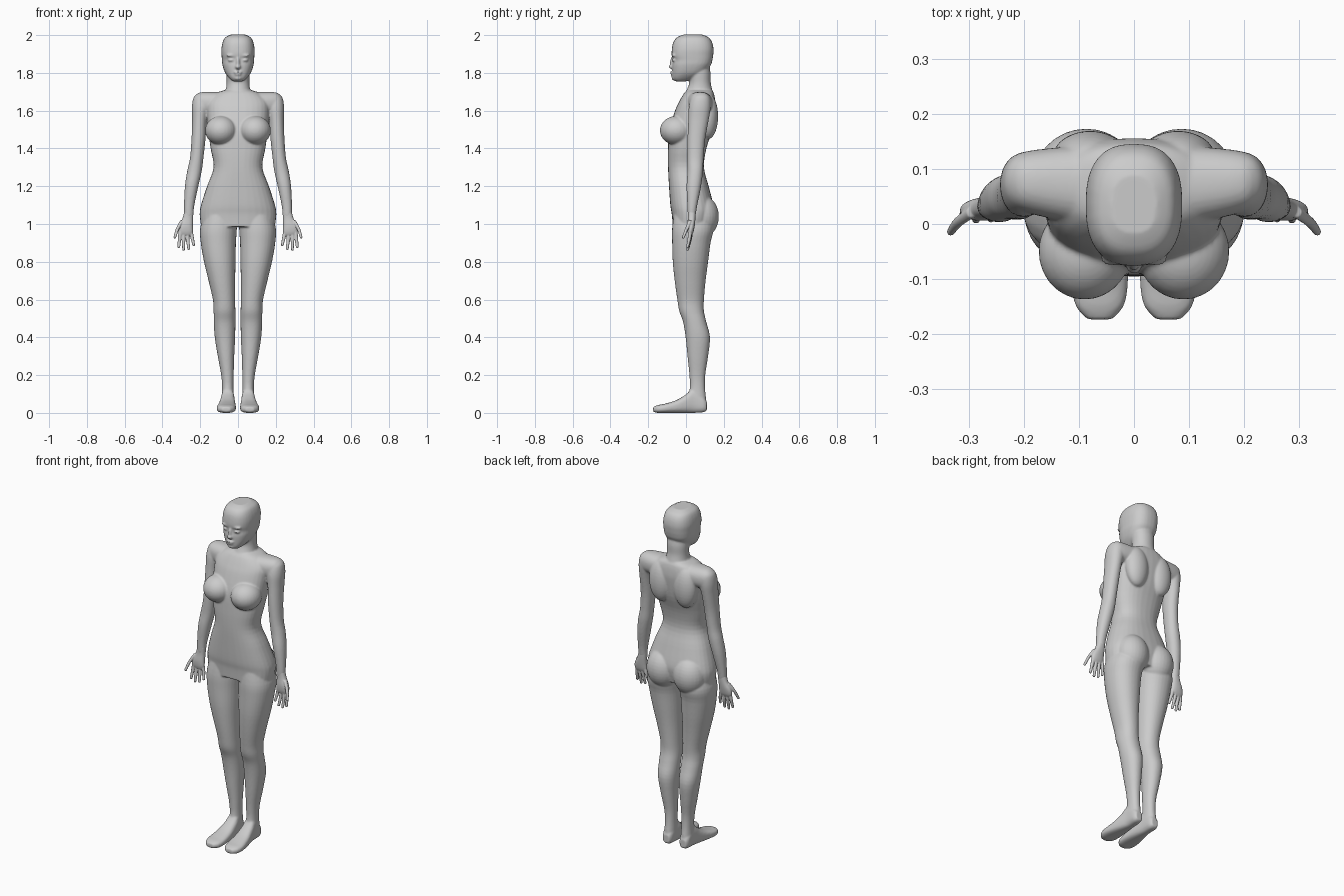
import bpy, bmesh, math
from mathutils import Matrix, Vector

skin = bpy.data.materials.new("plain grey")
skin.diffuse_color = (0.6, 0.6, 0.6, 1)


def smooth_rows(rows, steps=4):
    """Catmull-Rom interpolation so few sections give a soft shape."""
    out = []
    for i in range(len(rows) - 1):
        a, b = rows[max(i - 1, 0)], rows[i]
        c, d = rows[i + 1], rows[min(i + 2, len(rows) - 1)]
        for s in range(steps):
            t = s / steps
            out.append([0.5 * (2 * q + (r - p) * t + (2 * p - 5 * q + 4 * r - w) * t * t
                               + (3 * q - p - 3 * r + w) * t ** 3)
                        for p, q, r, w in zip(a, b, c, d)])
    out.append(list(rows[-1]))
    return out


def loft(bm, rows, axis="z", power=2.3, side=1, n=32):
    """Rows are (position on axis, min u, max u, min v, max v)."""
    rings = []
    for h, u0, u1, v0, v1 in smooth_rows(rows):
        ring = []
        for k in range(n):
            a = 2 * math.pi * k / n
            c, s = math.cos(a), math.sin(a)
            u = (u0 + u1) / 2 + (u1 - u0) / 2 * math.copysign(abs(c) ** (2 / power), c)
            v = (v0 + v1) / 2 + (v1 - v0) / 2 * math.copysign(abs(s) ** (2 / power), s)
            p = {"z": (u, v, h), "y": (u, h, v), "x": (h, u, v)}[axis]
            ring.append(bm.verts.new((p[0] * side, p[1], p[2])))
        rings.append(ring)
    for a, b in zip(rings, rings[1:]):
        for k in range(n):
            bm.faces.new((a[k], a[(k + 1) % n], b[(k + 1) % n], b[k]))
    bm.faces.new(rings[0])
    bm.faces.new(rings[-1])


def blob(bm, centre, radii):
    m = Matrix.Translation(Vector(centre)) @ Matrix.Diagonal((*radii, 1))
    bmesh.ops.create_uvsphere(bm, u_segments=28, v_segments=18, radius=1, matrix=m)


def finish(bm, name, voxel, rounds):
    """Fuse the overlapping volumes into one soft skin."""
    bmesh.ops.recalc_face_normals(bm, faces=bm.faces[:])
    me = bpy.data.meshes.new(name)
    bm.to_mesh(me)
    bm.free()
    ob = bpy.data.objects.new(name, me)
    bpy.context.collection.objects.link(ob)
    me.materials.append(skin)
    bpy.ops.object.select_all(action="DESELECT")
    ob.select_set(True)
    bpy.context.view_layer.objects.active = ob
    r = ob.modifiers.new("fuse", "REMESH")
    r.mode = "VOXEL"
    r.voxel_size = voxel
    r.use_smooth_shade = True
    s = ob.modifiers.new("soften", "SMOOTH")
    s.factor = 0.5
    s.iterations = rounds
    for m in ("fuse", "soften"):
        bpy.ops.object.modifier_apply(modifier=m)
    bpy.ops.object.shade_smooth()


def centred(rows):
    return [(z, -w, w, f, b) for z, w, f, b in rows]


body = bmesh.new()

# torso
loft(body, centred([
    (0.985, .195, -.07, .13), (1.05, .203, -.075, .145), (1.10, .196, -.083, .145),
    (1.20, .164, -.09, .12), (1.30, .129, -.095, .095), (1.40, .145, -.095, .108),
    (1.50, .158, -.088, .14), (1.60, .165, -.058, .155), (1.65, .16, -.035, .155),
    (1.69, .12, -.012, .148), (1.708, .075, .005, .138)]), power=2.4)

# shoulder bar
loft(body, [(x, y0, y1, z0, z1) for x, y0, y1, z0, z1 in (
    (-.225, .04, .115, 1.60, 1.675), (-.2, .022, .132, 1.58, 1.697),
    (-.1, .0, .142, 1.58, 1.70), (0, -.01, .142, 1.58, 1.705), (.1, .0, .142, 1.58, 1.70),
    (.2, .022, .132, 1.58, 1.697), (.225, .04, .115, 1.60, 1.675))], axis="x")

# neck
loft(body, centred([
    (1.63, .085, -.025, .15), (1.68, .075, -.012, .148), (1.715, .064, .006, .138),
    (1.75, .06, .018, .131), (1.80, .062, .015, .13), (1.85, .06, .02, .12)]), power=2.1)

# head
loft(body, centred([
    (1.755, .026, -.056, .0), (1.77, .045, -.069, .045), (1.80, .068, -.072, .10),
    (1.84, .082, -.073, .131), (1.868, .085, -.069, .14), (1.893, .087, -.076, .144),
    (1.925, .088, -.075, .146), (1.96, .082, -.068, .139), (1.986, .069, -.05, .122),
    (2.002, .042, -.018, .09)]), power=2.5)

# face: nose, lips, chin
blob(body, (0, -.070, 1.852), (.011, .015, .034))
blob(body, (0, -.077, 1.832), (.015, .014, .011))
blob(body, (0, -.072, 1.803), (.023, .012, .006))
blob(body, (0, -.070, 1.791), (.019, .012, .006))
blob(body, (0, -.058, 1.773), (.022, .019, .014))

for side in (-1, 1):
    # eyelids and brows
    blob(body, (side * .035, -.062, 1.867), (.018, .012, .008))
    blob(body, (side * .037, -.064, 1.892), (.026, .013, .007))
    # bust, shoulder blades, buttocks
    blob(body, (side * .09, -.05, 1.495), (.084, .088, .077))
    blob(body, (side * .08, .118, 1.57), (.07, .052, .12))
    blob(body, (side * .087, .085, 1.04), (.095, .089, .112))
    # leg
    loft(body, [
        (1.08, .01, .17, -.06, .12), (.98, .006, .2, -.073, .145), (.90, .011, .197, -.073, .13),
        (.80, .013, .18, -.07, .117), (.70, .015, .156, -.06, .104), (.60, .015, .133, -.046, .095),
        (.54, .014, .129, -.036, .095), (.48, .014, .128, -.015, .108), (.40, .015, .123, -.002, .127),
        (.30, .02, .107, .008, .117), (.20, .023, .089, .018, .102), (.13, .024, .084, .02, .101),
        (.06, .022, .086, .005, .107), (.02, .028, .08, .02, .10)], side=side, power=2.15)
    # foot
    loft(body, [
        (.11, .035, .075, .012, .06), (.09, .025, .085, .003, .09), (.04, .02, .088, 0, .13),
        (0, .016, .095, 0, .098), (-.05, .012, .105, 0, .068), (-.11, .011, .113, 0, .049),
        (-.15, .019, .106, 0, .041), (-.174, .04, .085, .006, .031)],
        axis="y", side=side, power=2.7)
    # arm
    loft(body, [
        (1.692, .17, .213, .055, .105), (1.67, .15, .235, .03, .126), (1.62, .15, .244, .015, .131),
        (1.55, .165, .243, .012, .12), (1.45, .172, .246, .008, .102), (1.35, .183, .254, .008, .093),
        (1.28, .192, .269, .008, .09), (1.20, .21, .281, .003, .08), (1.10, .231, .286, .007, .06),
        (1.04, .237, .285, .01, .05)], side=side, power=2.1)

finish(body, "body", 0.0052, 5)

# hands: palm plus five tapered digits, palms facing forward
digits = (
    ((.250, .026, .965), (.243, .024, .93), (.235, .014, .89)),
    ((.268, .026, .965), (.266, .022, .92), (.261, .010, .87)),
    ((.287, .024, .965), (.288, .020, .92), (.288, .008, .866)),
    ((.304, .022, .965), (.309, .018, .925), (.313, .008, .88)),
    ((.295, .022, 1.02), (.320, .004, .975), (.334, -.014, .93)),
)
for side, name in ((-1, "right_hand"), (1, "left_hand")):
    hand = bmesh.new()
    loft(hand, [
        (1.07, .235, .283, .01, .052), (1.03, .238, .294, .01, .05), (.99, .239, .314, .006, .046),
        (.96, .239, .317, .008, .04), (.942, .246, .308, .013, .032)], side=side)
    for points in digits:
        rows = [(z, x - r, x + r, y - r, y + r)
                for (x, y, z), r in zip(points, (.0105, .0095, .0075))]
        loft(hand, rows, side=side, power=2, n=12)
        x, y, z = points[-1]
        blob(hand, (side * x, y, z), (.0075,) * 3)
    finish(hand, name, 0.0028, 3)
